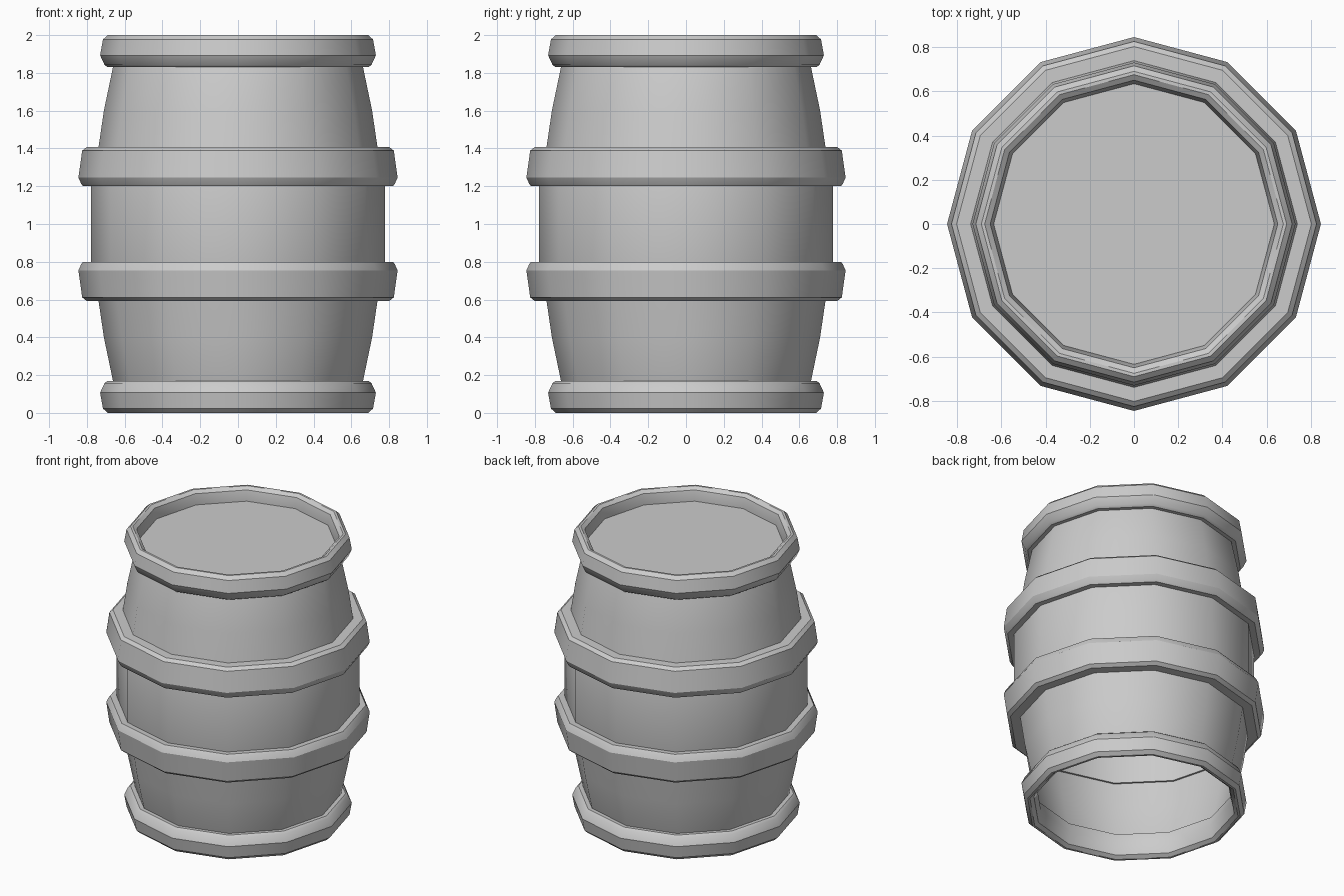
import bpy, bmesh, math

if "Cube" in bpy.data.objects:
    bpy.data.objects.remove(bpy.data.objects["Cube"])

SIDES = 12


def lathe(name, profile, closed=False, cap_last=False):
    """Spin an (r, z) profile round the z axis into a twelve-sided part."""
    bm = bmesh.new()
    rings = []
    for r, z in profile:
        rings.append([bm.verts.new((r * math.cos(a), r * math.sin(a), z))
                      for a in (2 * math.pi * i / SIDES for i in range(SIDES))])
    pairs = list(zip(rings, rings[1:]))
    if closed:
        pairs.append((rings[-1], rings[0]))
    for low, high in pairs:
        for i in range(SIDES):
            j = (i + 1) % SIDES
            bm.faces.new((low[i], low[j], high[j], high[i]))
    if cap_last:
        bm.faces.new(rings[-1])
    bmesh.ops.recalc_face_normals(bm, faces=bm.faces[:])
    mesh = bpy.data.meshes.new(name)
    bm.to_mesh(mesh)
    bm.free()
    obj = bpy.data.objects.new(name, mesh)
    bpy.context.collection.objects.link(obj)
    bpy.ops.object.select_all(action='DESELECT')
    obj.select_set(True)
    bpy.context.view_layer.objects.active = obj
    bpy.ops.object.shade_smooth_by_angle(angle=math.radians(32))
    return obj


def flip(profile):
    """Mirror a profile about the mid-height of the barrel."""
    return [(r, 2 - z) for r, z in reversed(profile)]


# Bulging staves: open underneath, sunken lid on top
upper = [(0.778, 1.2), (0.738, 1.41), (0.71, 1.6), (0.662, 1.83), (0.635, 1.91)]
lathe("barrel_body", flip(upper) + upper, cap_last=True)

# Belly hoops
belly = [(0.74, 1.205), (0.82, 1.2), (0.83, 1.213), (0.845, 1.245),
         (0.825, 1.388), (0.802, 1.407), (0.725, 1.407)]
lathe("upper_belly_hoop", belly, closed=True)
lathe("lower_belly_hoop", flip(belly), closed=True)

# End hoops forming the rims
rim = [(0.645, 1.832), (0.69, 1.83), (0.707, 1.843), (0.73, 1.893),
       (0.715, 1.977), (0.69, 2.0), (0.675, 2.0), (0.65, 1.982), (0.632, 1.9)]
lathe("top_hoop", rim, closed=True)
lathe("bottom_hoop", flip(rim), closed=True)
